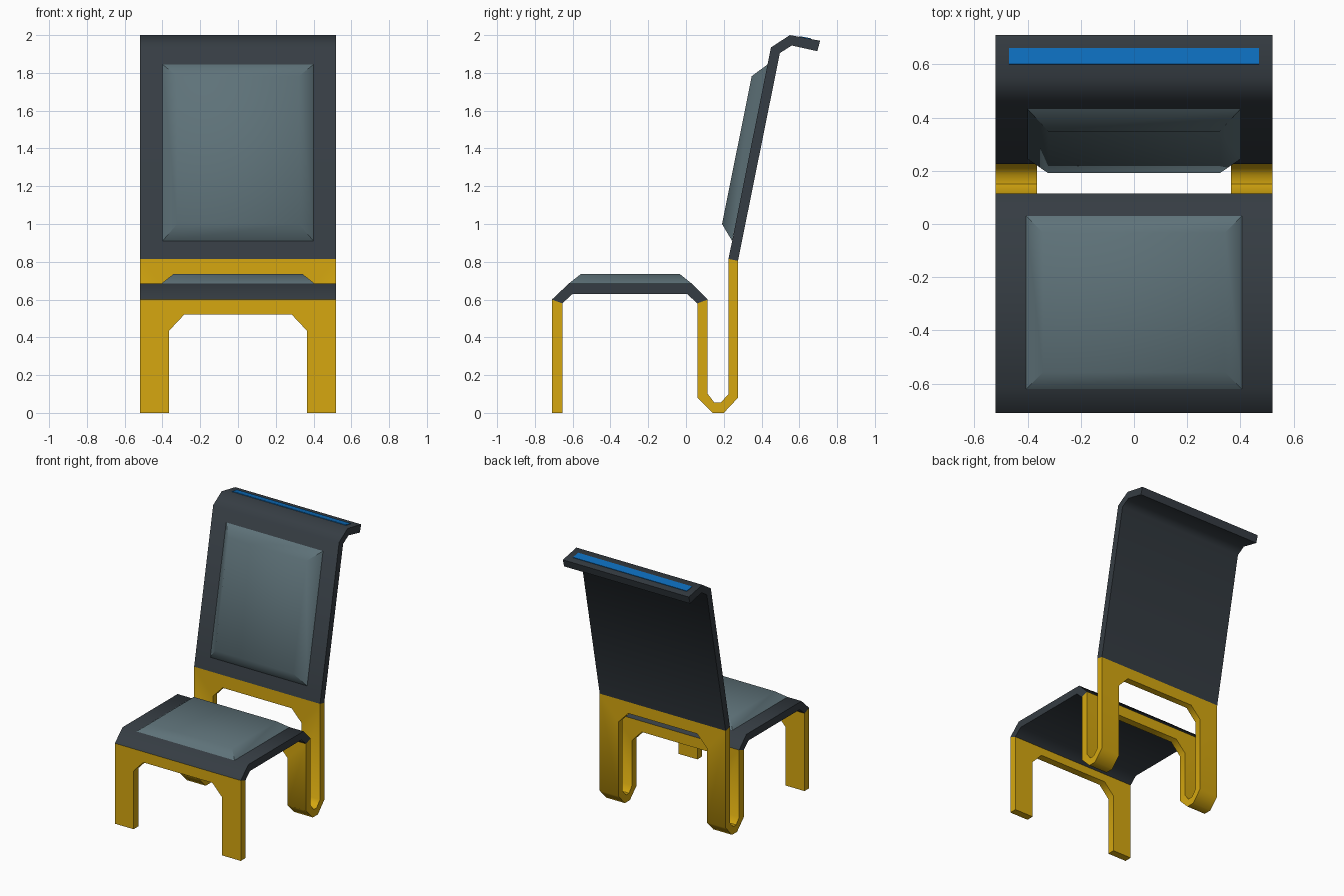
import bpy, bmesh, math
from mathutils import Vector

if "Cube" in bpy.data.objects:
    bpy.data.objects.remove(bpy.data.objects["Cube"])

W, LEG = 0.52, 0.365      # half width of chair, inner edge of legs


def material(name, rgb):
    m = bpy.data.materials.new(name)
    m.diffuse_color = (*rgb, 1)
    m.use_nodes = True
    m.node_tree.nodes["Principled BSDF"].inputs["Base Color"].default_value = m.diffuse_color
    return m


DARK = material("charcoal", (0.036, 0.046, 0.056))
PAD = material("slate cushion", (0.112, 0.168, 0.190))
GOLD = material("golden yellow", (0.67, 0.39, 0.005))
BLUE = material("blue", (0.004, 0.155, 0.51))


def finish(bm, name, mat):
    bmesh.ops.remove_doubles(bm, verts=bm.verts, dist=0.0005)
    bmesh.ops.recalc_face_normals(bm, faces=bm.faces)
    me = bpy.data.meshes.new(name)
    bm.to_mesh(me)
    bm.free()
    me.materials.append(mat)
    ob = bpy.data.objects.new(name, me)
    bpy.context.collection.objects.link(ob)
    bpy.ops.object.select_all(action='DESELECT')
    bpy.context.view_layer.objects.active = ob
    ob.select_set(True)
    bpy.ops.object.shade_smooth_by_angle(angle=math.radians(50))
    return ob


def strip(bm, pairs, x0, x1, caps=True):
    """Bent slab: pairs of (y, z) points on both skins, swept from x0 to x1."""
    rings = [[bm.verts.new((x, *p)) for x, p in ((x0, a), (x1, a), (x1, b), (x0, b))]
             for a, b in pairs]
    for r, s in zip(rings, rings[1:]):
        for i in range(4):
            j = (i + 1) % 4
            bm.faces.new((r[i], r[j], s[j], s[i]))
    if caps:
        bm.faces.new(rings[0])
        bm.faces.new(rings[-1])


def arch(bm, low, high, top, feet):
    """Leg frame between two profile pairs, with a chamfered opening."""
    sides = []
    for (y, zb), (_, zt) in zip(low, high):
        half = [(W, zt), (W, zb), (LEG, zb), (LEG, top - 0.085), (0.285, top)]
        outline = half + [(-x, z) for x, z in reversed(half)]
        sides.append([bm.verts.new((x, y, z)) for x, z in outline])
    a, b = sides
    bm.faces.new(a)
    bm.faces.new(b)
    for i in range(10):
        if i in (1, 7) and not feet:
            continue
        j = (i + 1) % 10
        bm.faces.new((a[i], a[j], b[j], b[i]))


def pad(name, mat, start, end, height, half, inset):
    """Block on a sloping surface from start to end (y, z), bevelled by inset."""
    s, e = Vector((0, *start)), Vector((0, *end))
    d = (e - s).normalized()
    n = Vector((1, 0, 0)).cross(d)
    bm = bmesh.new()
    rings = []
    for h, k in ((0, 0), (height, inset)):
        x = Vector((half - k, 0, 0))
        p, q = s + d * k + n * h, e - d * k + n * h
        rings.append([bm.verts.new(v) for v in (p - x, p + x, q + x, q - x)])
    a, b = rings
    bm.faces.new(a)
    bm.faces.new(b)
    for i in range(4):
        j = (i + 1) % 4
        bm.faces.new((a[i], a[j], b[j], b[i]))
    return finish(bm, name, mat)


# Side profile of the whole ribbon: (outer skin, inner skin)
P = [((-0.71, 0), (-0.655, 0)), ((-0.71, 0.6), (-0.655, 0.58)),
     ((-0.62, 0.685), (-0.60, 0.63)), ((0.03, 0.685), (0.005, 0.63)),
     ((0.115, 0.6), (0.06, 0.58)), ((0.115, 0.10), (0.06, 0.08)),
     ((0.15, 0.055), (0.14, 0)), ((0.185, 0.055), (0.20, 0)),
     ((0.225, 0.10), (0.275, 0.08)), ((0.225, 0.815), (0.275, 0.805)),
     ((0.45, 1.935), (0.497, 1.905)), ((0.55, 2.0), (0.56, 1.945)),
     ((0.71, 1.97), (0.695, 1.915))]

# Front legs
bm = bmesh.new()
arch(bm, P[0], P[1], 0.52, True)
finish(bm, "front_legs", GOLD)

# Rear legs: two arches joined by U bends at the floor
bm = bmesh.new()
arch(bm, P[5], P[4], 0.52, False)
arch(bm, P[8], P[9], 0.72, False)
for x0, x1 in ((-W, -LEG), (LEG, W)):
    strip(bm, P[5:9], x0, x1, caps=False)
finish(bm, "rear_legs", GOLD)

# Seat and backrest shells
for name, section in (("seat", P[1:5]), ("backrest", P[9:])):
    bm = bmesh.new()
    strip(bm, section, -W, W)
    finish(bm, name, DARK)

# Cushions and the blue inlay on the headrest
pad("seat_cushion", PAD, (-0.62, 0.685), (0.03, 0.685), 0.05, 0.405, 0.063)
pad("back_cushion", PAD, (0.244, 0.91), (0.432, 1.845), 0.07, 0.40, 0.078)
pad("headrest_inlay", BLUE, (0.60, 1.9906), (0.66, 1.9794), 0.004, 0.47, 0)
